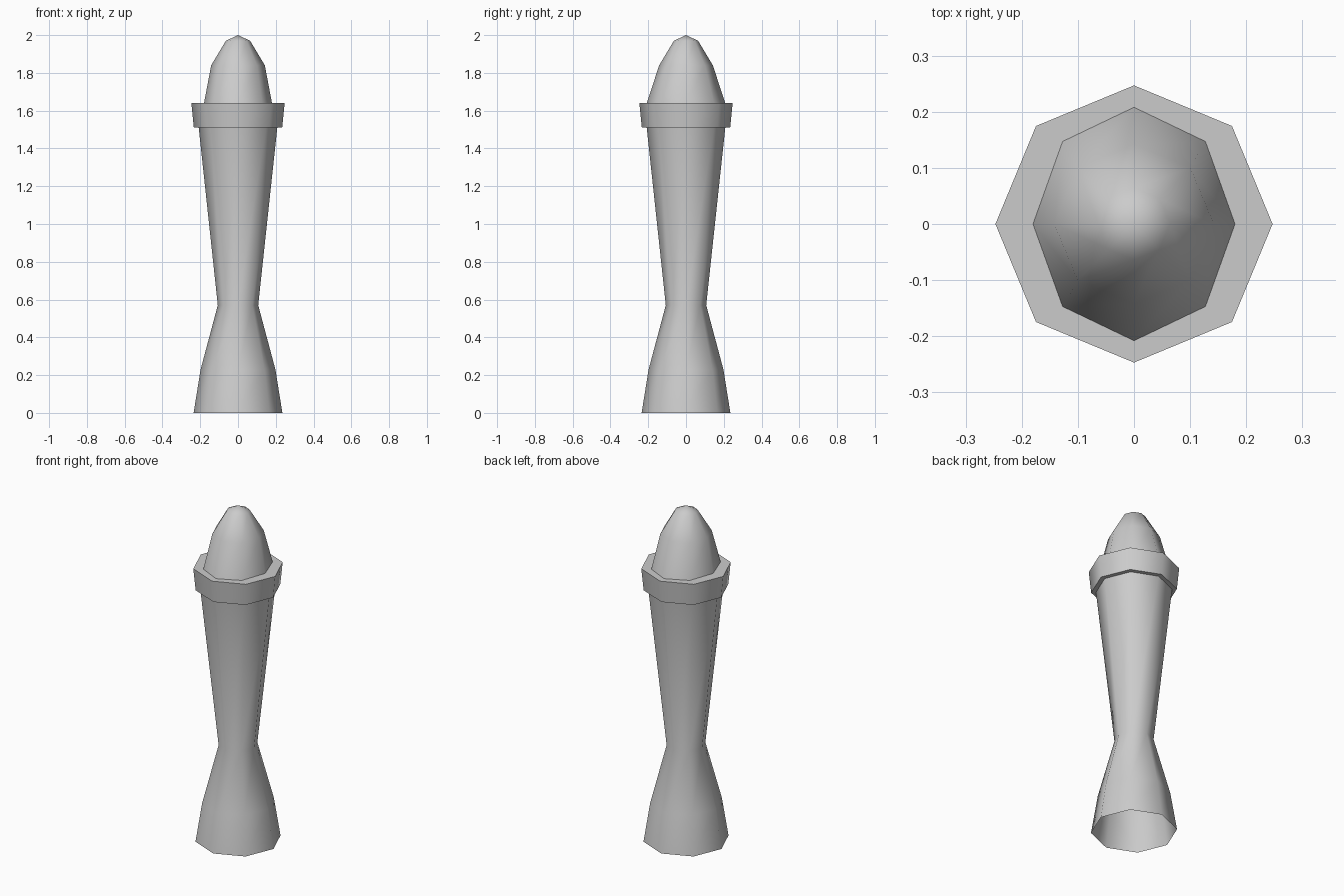
import bpy, bmesh, math

SIDES = 8

cube = bpy.data.objects.get("Cube")
if cube:
    bpy.data.objects.remove(cube, do_unlink=True)

grey = bpy.data.materials.new("light grey")
grey.use_nodes = True
grey.diffuse_color = (0.6, 0.6, 0.6, 1)
grey.node_tree.nodes["Principled BSDF"].inputs["Base Color"].default_value = (0.6, 0.6, 0.6, 1)


def lathe(name, rings, tip=None, closed=False):
    """Skin eight-sided rings given as (x radius, y radius, height)."""
    bm = bmesh.new()
    loops = []
    for rx, ry, z in rings:
        angles = [2 * math.pi * i / SIDES for i in range(SIDES)]
        loops.append([bm.verts.new((rx * math.cos(a), ry * math.sin(a), z)) for a in angles])
    pairs = list(zip(loops, loops[1:]))
    if closed:
        pairs.append((loops[-1], loops[0]))
    for low, high in pairs:
        for i in range(SIDES):
            j = (i + 1) % SIDES
            bm.faces.new((low[i], low[j], high[j], high[i]))
    if tip is not None:
        top = bm.verts.new((0, 0, tip))
        for i in range(SIDES):
            bm.faces.new((loops[-1][i], loops[-1][(i + 1) % SIDES], top))
    mesh = bpy.data.meshes.new(name)
    bm.to_mesh(mesh)
    bm.free()
    mesh.materials.append(grey)
    obj = bpy.data.objects.new(name, mesh)
    bpy.context.collection.objects.link(obj)
    bpy.ops.object.select_all(action='DESELECT')
    obj.select_set(True)
    bpy.context.view_layer.objects.active = obj
    bpy.ops.object.shade_smooth_by_angle(angle=math.radians(60))
    return obj


# Flared, waisted shaft, open underneath
lathe("shaft", [(r, r, z) for r, z in
                ((0.235, 0), (0.198, 0.23), (0.107, 0.57), (0.208, 1.51))])

# Collar ring with flat top and underside
lathe("collar", [(0.208, 0.208, 1.51), (0.234, 0.234, 1.51),
                 (0.247, 0.247, 1.64), (0.18, 0.208, 1.64)])

# Rounded cap, slightly deeper than wide at its foot
lathe("cap", [(0.18, 0.208, 1.64), (0.142, 0.142, 1.84), (0.064, 0.064, 1.97)], tip=2.0)
